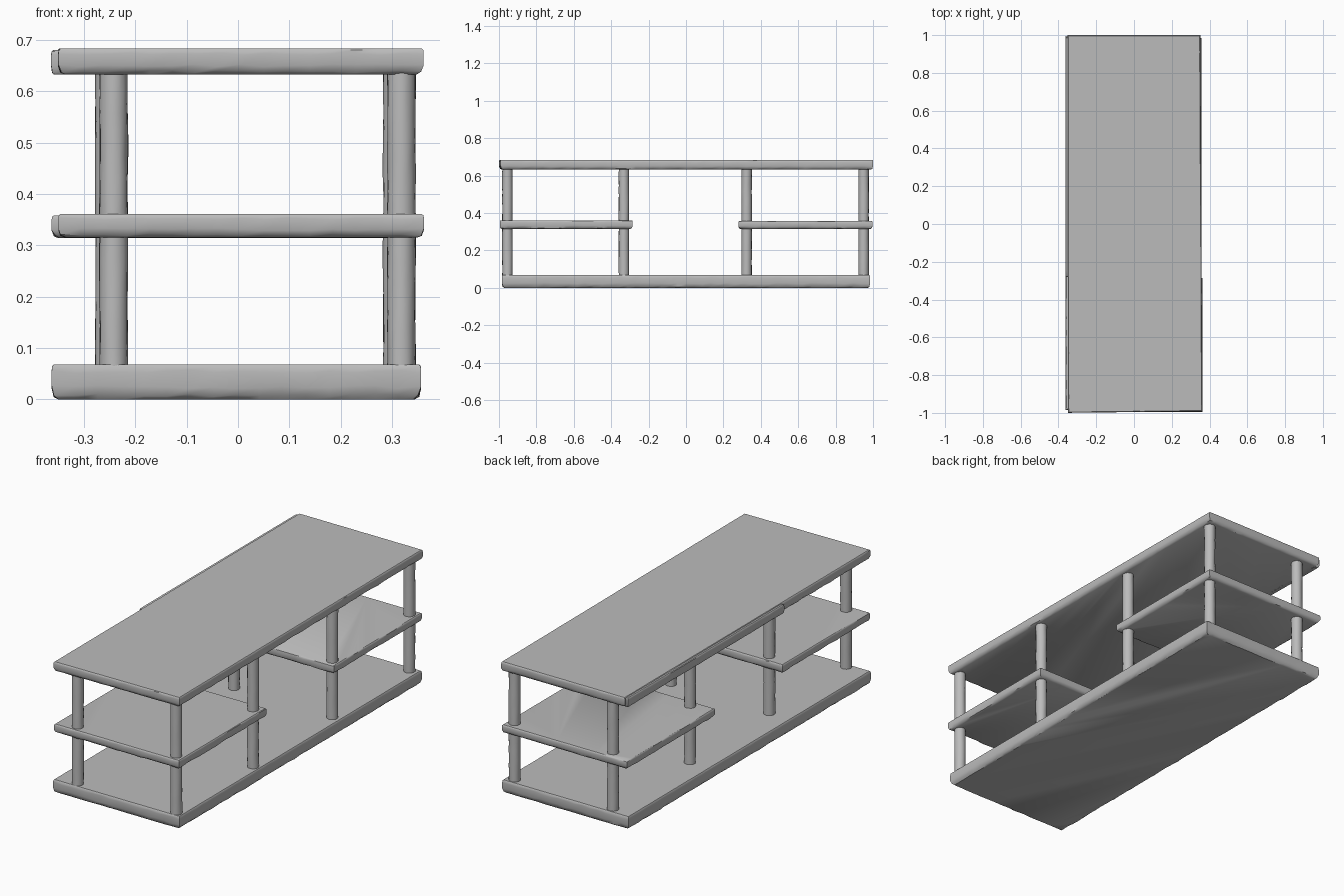
import bpy, bmesh, math, random
from mathutils import Vector

random.seed(4)
cube = bpy.data.objects.get("Cube")
if cube:
    bpy.data.objects.remove(cube)

stone = bpy.data.materials.new("plain grey")
stone.use_nodes = True
GREY = (0.5, 0.5, 0.5, 1)
stone.diffuse_color = GREY
stone.node_tree.nodes["Principled BSDF"].inputs["Base Color"].default_value = GREY


def finish(name, bm):
    bmesh.ops.recalc_face_normals(bm, faces=bm.faces)
    mesh = bpy.data.meshes.new(name)
    bm.to_mesh(mesh)
    bm.free()
    mesh.materials.append(stone)
    obj = bpy.data.objects.new(name, mesh)
    bpy.context.collection.objects.link(obj)
    bpy.ops.object.select_all(action="DESELECT")
    obj.select_set(True)
    bpy.context.view_layer.objects.active = obj
    bpy.ops.object.shade_smooth_by_angle(angle=math.radians(40))
    return obj


def skin(bm, rings):
    """Bridge a stack of equal rings and cap both ends."""
    n = len(rings[0])
    for a, b in zip(rings, rings[1:]):
        for i in range(n):
            j = (i + 1) % n
            bm.faces.new((a[i], a[j], b[j], b[i]))
    bm.faces.new(rings[0])
    bm.faces.new(rings[-1])


def outline(corners, step=0.045):
    """Points around a four-cornered outline, each with its inward direction."""
    points = []
    for i in range(4):
        a, b = Vector(corners[i]), Vector(corners[(i + 1) % 4])
        along = (b - a).normalized()
        inward = Vector((-along.y, along.x))
        before = (a - Vector(corners[i - 1])).normalized()
        count = max(2, round((b - a).length / step))
        for k in range(count):
            direction = inward
            if k == 0:
                direction = inward + Vector((-before.y, before.x))
            points.append((a.lerp(b, k / count), direction))
    return points


def slab(name, corners, z0, z1, wear=0.013):
    """Board with a worn, uneven lower rim and a crisp upper rim."""
    points = outline(corners)
    h = z1 - z0
    # height share, inset, unevenness
    layers = [(0, wear, 0.003), (0.12, wear * 0.3, 0.003), (0.35, 0.0005, 0),
              (0.8, 0.0005, 0), (0.94, 0.001, 0.001), (1, 0.004, 0.001)]
    bm = bmesh.new()
    rings = []
    for share, inset, rough in layers:
        ring = []
        for p, direction in points:
            q = p + direction * (inset + random.uniform(0, rough))
            lift = random.uniform(-0.05, 0.05) * h if 0 < share < 0.9 else 0
            ring.append(bm.verts.new((q.x, q.y, z0 + share * h + lift)))
        rings.append(ring)
    skin(bm, rings)
    return finish(name, bm)


def post(name, x, y, z0, z1, radius=0.0275, sides=16):
    """Round post, slightly uneven along its height."""
    bm = bmesh.new()
    rings = []
    levels = 14
    for k in range(levels + 1):
        z = z0 + (z1 - z0) * k / levels
        ring = []
        for s in range(sides):
            a = math.tau * s / sides
            r = radius + random.uniform(-0.001, 0.001)
            ring.append(bm.verts.new((x + r * math.cos(a), y + r * math.sin(a), z)))
        rings.append(ring)
    skin(bm, rings)
    return finish(name, bm)


# Boards
slab("base", [(-0.363, -0.985), (0.357, -0.985), (0.357, 0.985), (-0.363, 0.985)], 0, 0.068)
slab("table_top", [(-0.35, -1), (0.362, -0.992), (0.352, 1), (-0.352, 1)], 0.632, 0.683)
slab("table_top_lip", [(-0.364, -0.28), (-0.33, -0.28), (-0.33, 0.99), (-0.364, 0.99)],
     0.632, 0.680, wear=0.006)
slab("front_shelf", [(-0.35, -0.996), (0.362, -0.996), (0.362, -0.285), (-0.35, -0.285)], 0.315, 0.361)
slab("back_shelf", [(-0.363, 0.28), (0.35, 0.28), (0.35, 0.997), (-0.363, 0.997)], 0.314, 0.358)

# Posts, back pairs standing slightly to one side
rows = {"front": (-0.955, 0), "front_middle": (-0.332, 0),
        "back_middle": (0.324, -0.008), "back": (0.95, -0.008)}
for row, (y, shift) in rows.items():
    for side, x in (("left", 0.318), ("right", -0.242)):
        post(f"{row}_{side}_post", x + shift, y, 0.06, 0.64)
